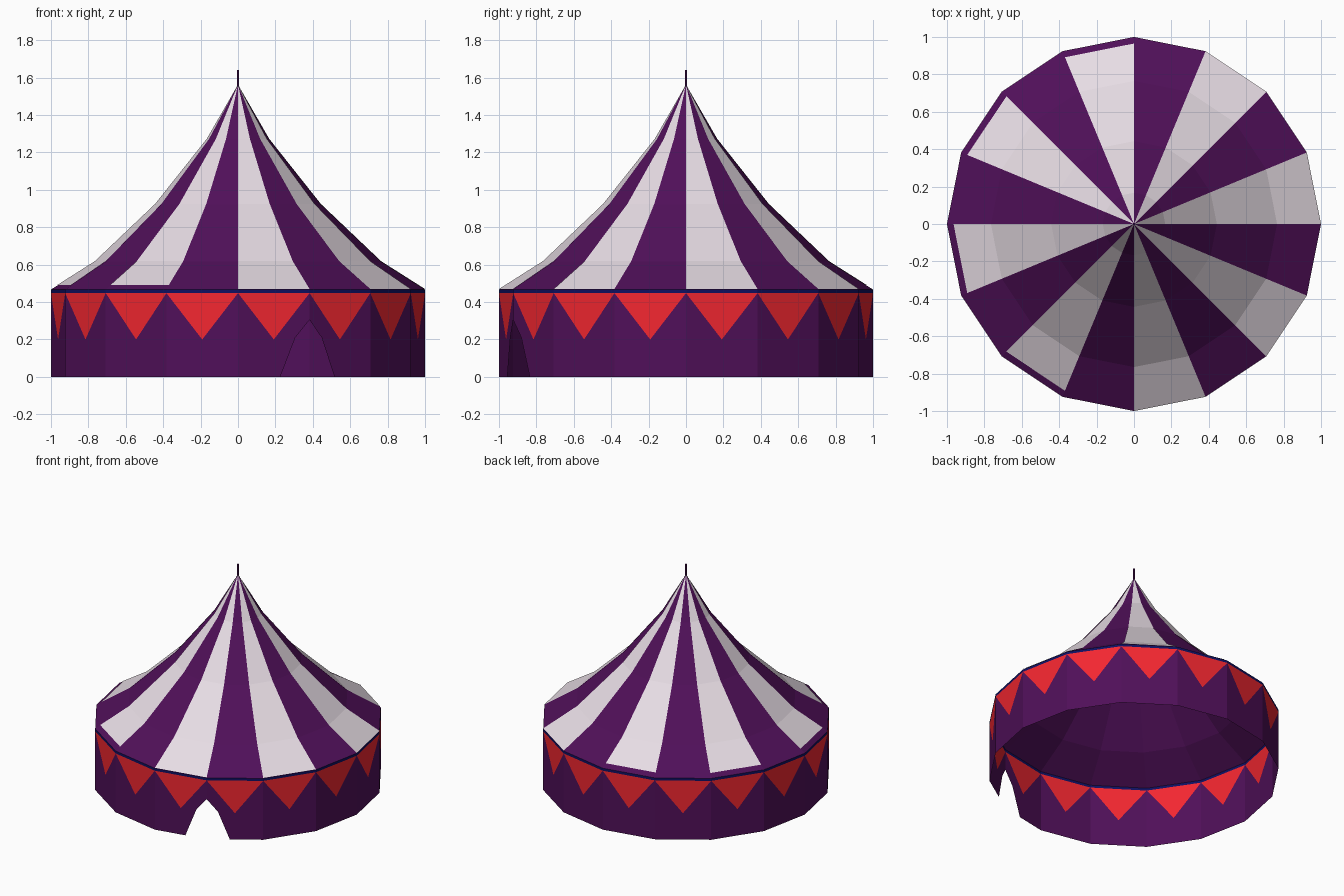
import bpy
import math
from mathutils import Vector

if "Cube" in bpy.data.objects:
    bpy.data.objects.remove(bpy.data.objects["Cube"])

SIDES = 16
WALL_TOP, BAND_LOW, FLAG_TIP = 0.467, 0.448, 0.20


def material(name, rgb):
    m = bpy.data.materials.new(name)
    m.diffuse_color = (*rgb, 1)
    m.use_nodes = True
    m.node_tree.nodes["Principled BSDF"].inputs["Base Color"].default_value = m.diffuse_color
    return m


PURPLE = material("purple", (0.08, 0.005, 0.10))
WHITE = material("white", (0.80, 0.72, 0.78))
RED = material("red", (0.90, 0.02, 0.03))
NAVY = material("navy", (0.005, 0.005, 0.12))


def rim(k, r, z):
    a = 2 * math.pi * k / SIDES
    return Vector((r * math.cos(a), r * math.sin(a), z))


def on_wall(k, t, z):
    """Point on wall panel k, t running 0..1 along the side."""
    return rim(k, 1, z).lerp(rim(k + 1, 1, z), t)


def make(name, polys, mat):
    verts, faces, index = [], [], {}
    for poly in polys:
        face = []
        for p in poly:
            key = tuple(round(c, 5) for c in p)
            if key not in index:
                index[key] = len(verts)
                verts.append(key)
            face.append(index[key])
        faces.append(face)
    mesh = bpy.data.meshes.new(name)
    mesh.from_pydata(verts, [], faces)
    mesh.materials.append(mat)
    ob = bpy.data.objects.new(name, mesh)
    bpy.context.collection.objects.link(ob)
    return ob


def roof_panel(k, profile):
    polys = []
    for (r0, z0), (r1, z1) in zip(profile, profile[1:]):
        poly = [rim(k, r0, z0), rim(k + 1, r0, z0)]
        poly += [rim(k + 1, r1, z1), rim(k, r1, z1)] if r1 > 0 else [Vector((0, 0, z1))]
        polys.append(poly)
    return polys


# Wall: two pieces per side around the pennant, doorway straddling one corner
left = [(0, 0), (0.5, 0), (0.5, FLAG_TIP), (0, BAND_LOW)]
door = [(0, 0.305), (0.2, 0.21), (0.41, 0), (0.5, 0), (0.5, FLAG_TIP), (0, BAND_LOW)]


def mirrored(shape):
    return [(1 - t, z) for t, z in reversed(shape)]


wall = []
for k in range(SIDES):
    for shape in (door if k == 13 else left, mirrored(door if k == 12 else left)):
        wall.append([on_wall(k, t, z) for t, z in shape])
make("wall", wall, PURPLE)

# Red pennants and navy trim, flush with the wall
make("pennants", [[on_wall(k, 0.5, FLAG_TIP), on_wall(k, 1, BAND_LOW), on_wall(k, 0, BAND_LOW)]
                  for k in range(SIDES)], RED)
make("trim_band", [[on_wall(k, t, z) for t, z in
                    ((0, BAND_LOW), (1, BAND_LOW), (1, WALL_TOP), (0, WALL_TOP))]
                   for k in range(SIDES)], NAVY)

# Swooping roof with white stripes laid on every other panel
profile = [(1, WALL_TOP), (0.765, 0.616), (0.443, 0.922), (0.167, 1.27), (0, 1.56)]
make("roof", [p for k in range(SIDES) for p in roof_panel(k, profile)], PURPLE)

stripes = []
for k in range(0, SIDES, 2):
    start = (0.965, 0.489) if 4 <= k < 12 else profile[0]
    raised = [(r, z + 0.003) for r, z in [start] + profile[1:]]
    stripes += roof_panel(k, raised)
make("roof_stripes", stripes, WHITE)

# Pole at the peak
bpy.ops.mesh.primitive_cylinder_add(vertices=8, radius=0.006, depth=0.10, location=(0, 0, 1.59))
pole = bpy.context.object
pole.name = "pole"
pole.data.materials.append(PURPLE)
